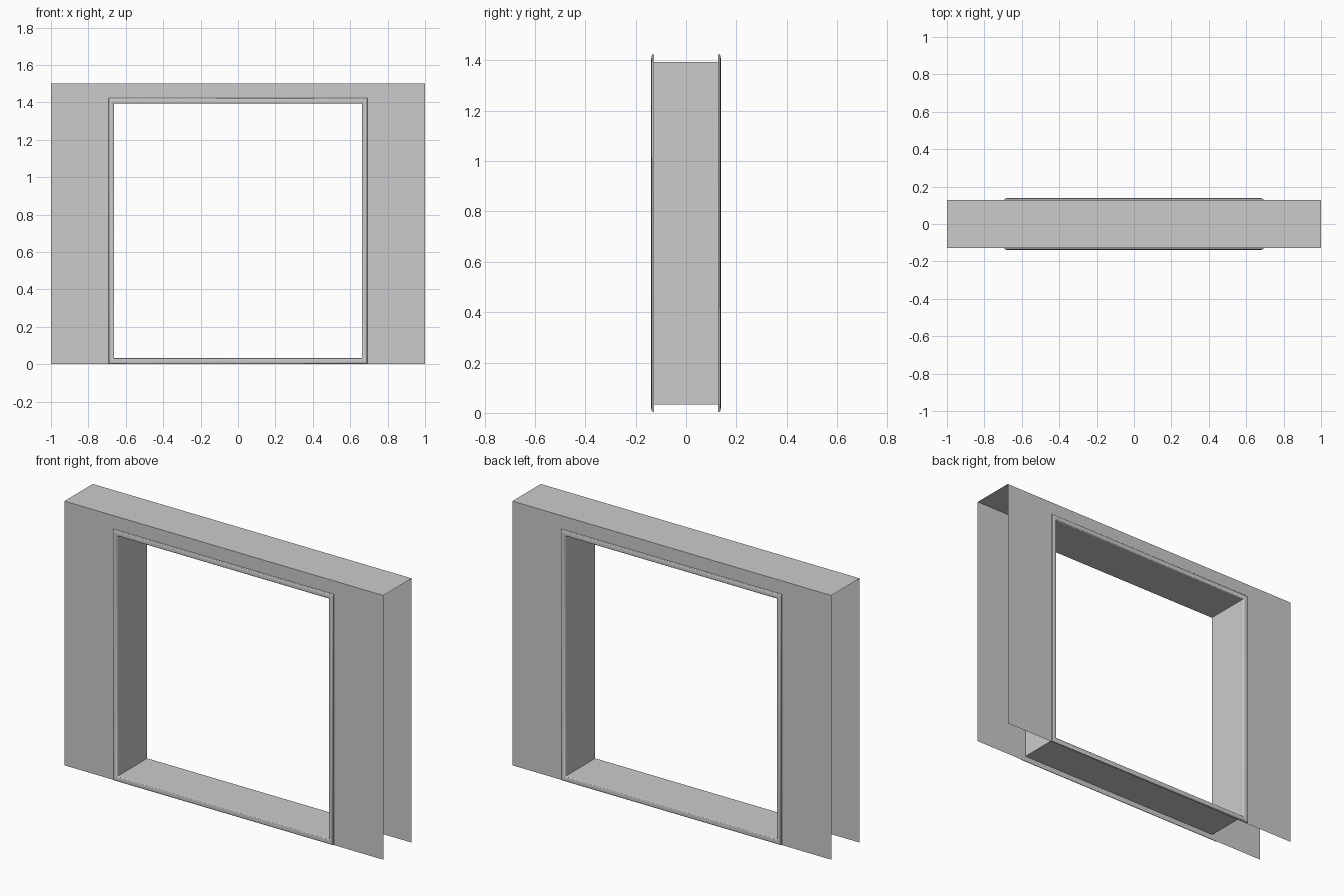
import bpy
import math

cube = bpy.data.objects.get("Cube")
if cube:
    bpy.data.objects.remove(cube, do_unlink=True)

HALF_DEPTH = 0.127
OUTER = (-1.0, 1.0, 0.002, 1.5)        # wall: left, right, bottom, top
OPENING = (-0.662, 0.662, 0.033, 1.394)
TRIM_WIDTH, TRIM_DEPTH = 0.03, 0.011

grey = bpy.data.materials.new("plain grey")
grey.use_nodes = True
colour = (0.6, 0.6, 0.6, 1)
grey.diffuse_color = colour
grey.node_tree.nodes["Principled BSDF"].inputs["Base Color"].default_value = colour


def corners(rect, y, grow=0.0):
    """Four corners of an upright rectangle, counter-clockwise from the front."""
    x0, x1, z0, z1 = rect
    x0, x1, z0, z1 = x0 - grow, x1 + grow, z0 - grow, z1 + grow
    return [(x0, y, z0), (x1, y, z0), (x1, y, z1), (x0, y, z1)]


def bridge(a, b):
    """Quads joining two four-corner loops that start at indices a and b."""
    return [(a + i, a + (i + 1) % 4, b + (i + 1) % 4, b + i) for i in range(4)]


def add_mesh(name, verts, faces):
    mesh = bpy.data.meshes.new(name)
    mesh.from_pydata(verts, [], faces)
    mesh.materials.append(grey)
    obj = bpy.data.objects.new(name, mesh)
    bpy.context.collection.objects.link(obj)
    return obj


# Wall sheets on both sides, closed on top, open at the ends and below
verts = []
for y in (-HALF_DEPTH, HALF_DEPTH):
    verts += corners(OUTER, y) + corners(OPENING, y)
back = [tuple(reversed(f)) for f in bridge(8, 12)]
add_mesh("wall_shell", verts, bridge(0, 4) + back + [(3, 2, 10, 11)])

# Lining of the opening
verts = corners(OPENING, -HALF_DEPTH) + corners(OPENING, HALF_DEPTH)
add_mesh("opening_lining", verts, bridge(0, 4))

# Rounded trim around the opening on each side
STEPS = 10
for name, side in (("front_trim", -1), ("back_trim", 1)):
    verts, faces = [], []
    for i in range(STEPS + 1):
        angle = math.pi * i / STEPS
        grow = TRIM_WIDTH * (1 - math.cos(angle)) / 2
        depth = TRIM_DEPTH * math.sqrt(math.sin(angle)) if 0 < i < STEPS else 0
        verts += corners(OPENING, side * (HALF_DEPTH + depth), grow)
    for i in range(STEPS):
        faces += bridge(4 * i, 4 * i + 4)
    if side < 0:
        faces = [tuple(reversed(f)) for f in faces]
    trim = add_mesh(name, verts, faces)
    bpy.ops.object.select_all(action="DESELECT")
    trim.select_set(True)
    bpy.context.view_layer.objects.active = trim
    bpy.ops.object.shade_smooth_by_angle(angle=math.radians(50))
